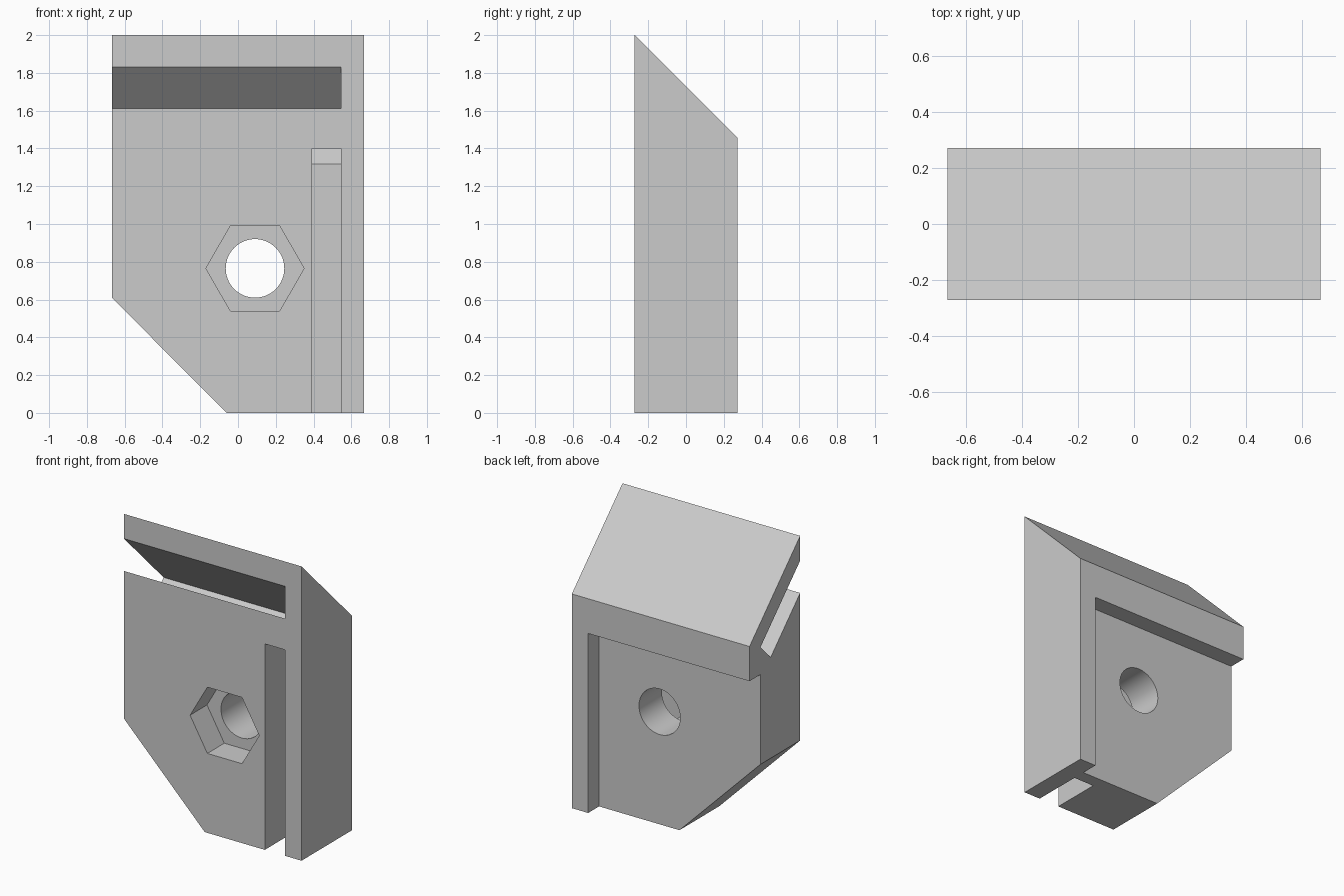
import bpy, bmesh, math

old = bpy.data.objects.get("Cube")
if old:
    bpy.data.objects.remove(old, do_unlink=True)

# Single plain grey material
grey = bpy.data.materials.new("plain grey")
grey.use_nodes = True
colour = (0.6, 0.6, 0.6, 1)
grey.diffuse_color = colour
grey.node_tree.nodes["Principled BSDF"].inputs["Base Color"].default_value = colour


def prism(name, axis, points, lo, hi):
    """Extrude a (y, z) profile along x, or an (x, z) profile along y."""
    place = (lambda t, p: (t, p[0], p[1])) if axis == "x" else (lambda t, p: (p[0], t, p[1]))
    bm = bmesh.new()
    a = [bm.verts.new(place(lo, p)) for p in points]
    b = [bm.verts.new(place(hi, p)) for p in points]
    bm.faces.new(a)
    bm.faces.new(b[::-1])
    n = len(points)
    for i in range(n):
        j = (i + 1) % n
        bm.faces.new((a[i], b[i], b[j], a[j]))
    bmesh.ops.recalc_face_normals(bm, faces=bm.faces)
    mesh = bpy.data.meshes.new(name)
    bm.to_mesh(mesh)
    bm.free()
    mesh.materials.append(grey)
    obj = bpy.data.objects.new(name, mesh)
    bpy.context.collection.objects.link(obj)
    return obj


def rect(u0, u1, z0, z1):
    return [(u0, z0), (u1, z0), (u1, z1), (u0, z1)]


def ring(radius, sides, cx=0.09, cz=0.765):
    steps = [math.tau * i / sides for i in range(sides)]
    return [(cx + radius * math.cos(t), cz + radius * math.sin(t)) for t in steps]


W, D = 0.668, 0.272      # half width, half depth
WALL = 0.545             # inner face of the side wall
OUT = 0.9                # safely beyond the block

# Block with a sloping top
body = prism("bracket_body", "x", [(-D, 0), (D, 0), (D, 1.456), (-D, 2)], -W, W)

cutters = [
    # Slanted slot under the roof
    prism("roof_slot", "x", [(-0.47, 2.03), (0.155, 1.405), (0.045, 1.295), (-0.47, 1.81)], -OUT, WALL),
    # Upright slot beside the wall
    prism("side_slot", "y", rect(0.392, WALL, -0.2, 1.4), -OUT, 0.068),
    # Shallow recess in the back
    prism("back_recess", "y", rect(-OUT, WALL, -0.2, 1.22), 0.155, OUT),
    # Cut-off lower corner
    prism("corner_cut", "y", [(-0.868, 0.81), (0.14, -0.2), (-0.868, -0.2)], -OUT, OUT),
    # Hexagonal nut pocket and bolt hole
    prism("nut_pocket", "y", ring(0.26, 6), -OUT, -0.09),
    prism("bolt_hole", "y", ring(0.155, 64), -OUT, OUT),
]

for cutter in cutters:
    cutter.hide_render = True
    mod = body.modifiers.new(cutter.name, "BOOLEAN")
    mod.operation = "DIFFERENCE"
    mod.solver = "EXACT"
    mod.object = cutter

# Bake the cuts and drop the cutters
bpy.context.view_layer.update()
graph = bpy.context.evaluated_depsgraph_get()
result = bpy.data.meshes.new_from_object(body.evaluated_get(graph))
body.modifiers.clear()
body.data = result
for cutter in cutters:
    bpy.data.objects.remove(cutter, do_unlink=True)

# Smooth bolt hole, crisp edges elsewhere
bpy.ops.object.select_all(action="DESELECT")
body.select_set(True)
bpy.context.view_layer.objects.active = body
bpy.ops.object.shade_smooth_by_angle(angle=math.radians(30))
